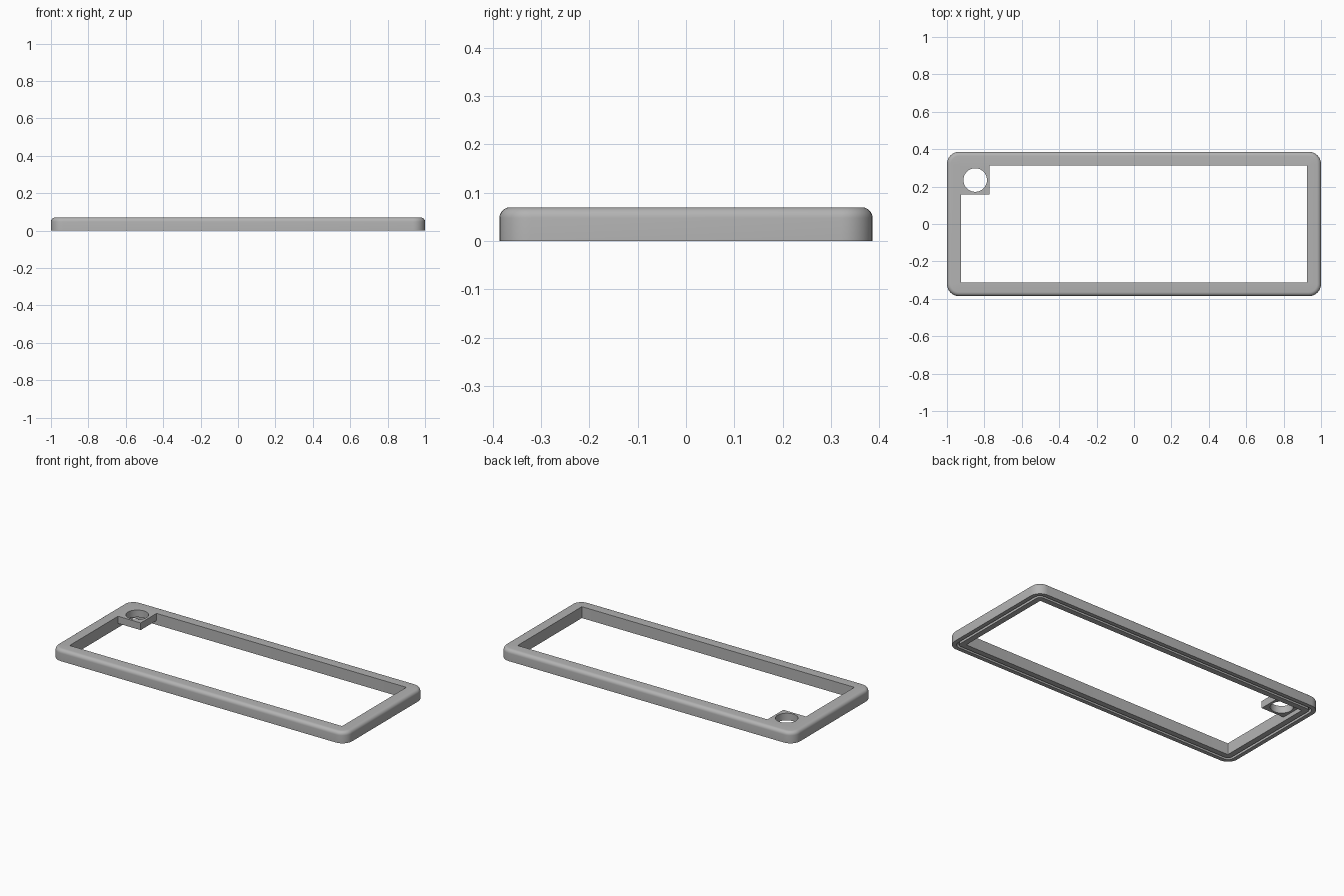
import bpy, bmesh
from math import sin, cos, pi, radians

cube = bpy.data.objects.get("Cube")
if cube:
    bpy.data.objects.remove(cube, do_unlink=True)

# Overall sizes
HALF_X, HALF_Y, HEIGHT = 1.0, 0.386, 0.07
CORNER, FILLET, RIM = 0.065, 0.022, 0.074
GROOVE_OUT, GROOVE_IN, GROOVE_DEPTH = 0.025, 0.04, 0.02

grey = bpy.data.materials.new("plain grey")
grey.use_nodes = True
colour = (0.45, 0.45, 0.45, 1)
grey.diffuse_color = colour
grey.node_tree.nodes["Principled BSDF"].inputs["Base Color"].default_value = colour


def rounded_rect(inset, z, steps=8):
    """Loop of points around the frame, moved inwards by inset."""
    r = max(CORNER - inset, 0.0008)
    cx, cy = HALF_X - inset - r, HALF_Y - inset - r
    points = []
    for q, (sx, sy) in enumerate([(1, 1), (-1, 1), (-1, -1), (1, -1)]):
        for i in range(steps + 1):
            a = (q + i / steps) * pi / 2
            points.append((sx * cx + r * cos(a), sy * cy + r * sin(a), z))
    return points


def loft(name, loops):
    """Join closed loops in order, the last one back to the first."""
    bm = bmesh.new()
    rings = [[bm.verts.new(p) for p in loop] for loop in loops]
    for k, ring in enumerate(rings):
        after = rings[(k + 1) % len(rings)]
        for i in range(len(ring)):
            j = (i + 1) % len(ring)
            bm.faces.new((ring[i], ring[j], after[j], after[i]))
    bmesh.ops.recalc_face_normals(bm, faces=bm.faces)
    mesh = bpy.data.meshes.new(name)
    bm.to_mesh(mesh)
    bm.free()
    mesh.materials.append(grey)
    obj = bpy.data.objects.new(name, mesh)
    bpy.context.collection.objects.link(obj)
    bpy.ops.object.select_all(action='DESELECT')
    obj.select_set(True)
    bpy.context.view_layer.objects.active = obj
    bpy.ops.object.shade_smooth_by_angle(angle=radians(30))
    return obj


# Frame: outer wall, rounded top edge, inner wall, groove underneath
profile = [(0, 0)]
for i in range(7):
    a = i / 6 * pi / 2
    profile.append((FILLET * (1 - cos(a)), HEIGHT - FILLET * (1 - sin(a))))
profile += [(RIM, HEIGHT), (RIM, 0),
            (GROOVE_IN, 0), (GROOVE_IN, GROOVE_DEPTH),
            (GROOVE_OUT, GROOVE_DEPTH), (GROOVE_OUT, 0)]
loft("frame", [rounded_rect(d, z) for d, z in profile])

# Corner tab: a square plate with a round hole, flush with the frame top
TAB_HALF, HOLE, TAB_BOTTOM, SIDES = 0.077, 0.063, 0.026, 48
tab_x = -(HALF_X - RIM) + TAB_HALF
tab_y = HALF_Y - RIM - TAB_HALF


def tab_loop(square, z):
    points = []
    for i in range(SIDES):
        c, s = cos(i * 2 * pi / SIDES), sin(i * 2 * pi / SIDES)
        r = TAB_HALF / max(abs(c), abs(s)) if square else HOLE
        points.append((tab_x + r * c, tab_y + r * s, z))
    return points


loft("corner_tab", [tab_loop(True, TAB_BOTTOM), tab_loop(True, HEIGHT),
                    tab_loop(False, HEIGHT), tab_loop(False, TAB_BOTTOM)])
